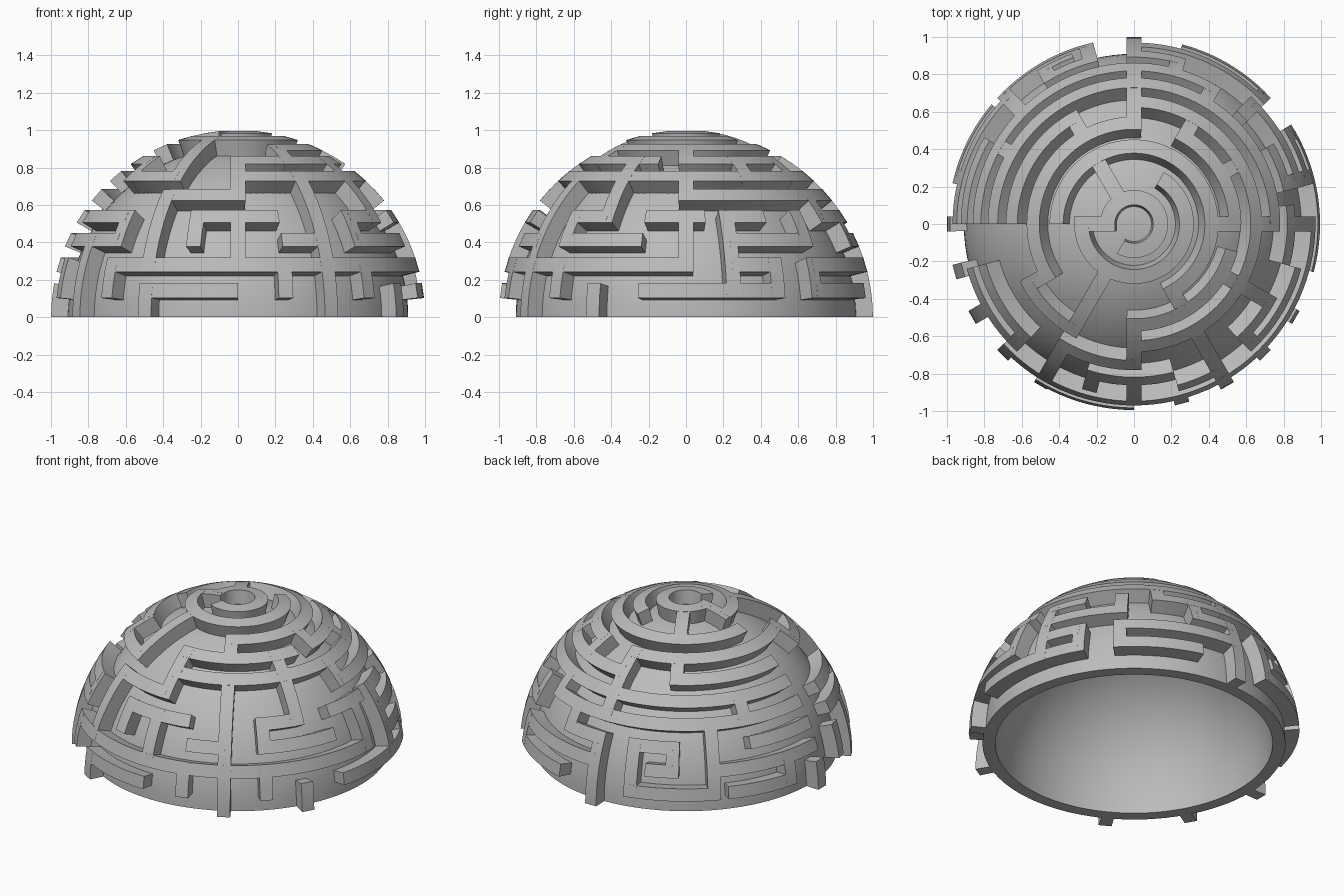
import bpy, bmesh
from math import sin, cos, radians, pi, ceil
from mathutils import Vector

default = bpy.data.objects.get("Cube")
if default:
    bpy.data.objects.remove(default, do_unlink=True)

OUTER, DOME, INNER = 1.0, 0.91, 0.833
STEP = pi / 22      # angle between maze rings
HALF = 0.04         # half wall thickness

stone = bpy.data.materials.new("stone grey")
stone.use_nodes = True
grey = (0.5, 0.5, 0.5, 1)
stone.diffuse_color = grey
stone.node_tree.nodes["Principled BSDF"].inputs["Base Color"].default_value = grey


def finish(name, bm):
    bmesh.ops.recalc_face_normals(bm, faces=bm.faces)
    mesh = bpy.data.meshes.new(name)
    bm.to_mesh(mesh)
    bm.free()
    mesh.materials.append(stone)
    obj = bpy.data.objects.new(name, mesh)
    bpy.context.collection.objects.link(obj)
    bpy.ops.object.select_all(action="DESELECT")
    obj.select_set(True)
    bpy.context.view_layer.objects.active = obj
    bpy.ops.object.shade_smooth_by_angle(angle=radians(30))
    return obj


def direction(azimuth, polar):
    return Vector((sin(polar) * cos(azimuth), sin(polar) * sin(azimuth), cos(polar)))


def sweep(bm, edges):
    """Wall from pairs of unit directions, one pair for each section."""
    rows = [[bm.verts.new(p) for p in (a * DOME * 0.99, a * OUTER, b * OUTER, b * DOME * 0.99)]
            for a, b in edges]
    for r, s in zip(rows, rows[1:]):
        for i in range(4):
            k = (i + 1) % 4
            bm.faces.new((r[i], r[k], s[k], s[i]))
    bm.faces.new(rows[0])
    bm.faces.new(rows[-1])


def ring_wall(bm, ring, start, end):
    n = ceil((end - start) / 3)
    polar = ring * STEP
    sections = []
    for i in range(n + 1):
        az = radians(start + (end - start) * i / n)
        sections.append((direction(az, polar - HALF), direction(az, polar + HALF)))
    sweep(bm, sections)


def spoke_wall(bm, azimuth, first, last):
    az = radians(azimuth)
    side = Vector((-sin(az), cos(az), 0)) * HALF
    lo = first * STEP - HALF
    hi = min(last * STEP + HALF, pi / 2)
    n = (last - first) * 3
    sections = []
    for i in range(n + 1):
        mid = direction(az, lo + (hi - lo) * i / n)
        sections.append(((mid - side).normalized(), (mid + side).normalized()))
    sweep(bm, sections)


# Hollow dome shell, revolved from its section
bm = bmesh.new()
angles = [pi / 2 * i / 24 for i in range(25)]
profile = [direction(0, a) * DOME for a in angles]
profile += [direction(0, a) * INNER for a in reversed(angles)]
verts = [bm.verts.new(p) for p in profile]
edges = [bm.edges.new(pair) for pair in zip(verts, verts[1:])]
bmesh.ops.spin(bm, geom=verts + edges, cent=(0, 0, 0), axis=(0, 0, 1),
               angle=2 * pi, steps=96, use_merge=True)
bmesh.ops.remove_doubles(bm, verts=bm.verts, dist=0.0005)
finish("dome_shell", bm)

# Walls running around the dome: ring counted from the top, azimuth spans
rings = {
    1: [(-120, 180)],
    2: [(-180, 60)],
    3: [(-60, 180)],
    4: [(-90, -15), (0, 60), (90, 210)],
    5: [(-150, -120), (-90, 90), (120, 180)],
    6: [(-120, -90), (0, 180)],
    7: [(-165, -135), (-105, -75), (-45, -30), (-15, 7), (15, 30), (60, 180)],
    8: [(-165, -135), (-75, -60), (-45, -15), (15, 45), (75, 90), (105, 120), (150, 180)],
    9: [(-135, 0), (15, 30), (45, 90), (110, 120), (135, 180)],
    10: [(-120, -90), (-15, 30), (45, 75), (105, 135), (140, 165)],
}
bm = bmesh.new()
for ring, spans in rings.items():
    for start, end in spans:
        ring_wall(bm, ring, start, end)
finish("ring_walls", bm)

# Walls running down the dome: azimuth, spans from ring to ring
spokes = {
    -165: [(9, 10)],
    -150: [(4, 5), (8, 11)],
    -135: [(7, 8), (9, 10)],
    -120: [(2, 5), (6, 9), (10, 11)],
    -105: [(7, 8)],
    -90: [(4, 6), (7, 9)],
    -75: [(9, 10)],
    -60: [(3, 4), (5, 11)],
    -45: [(7, 8), (9, 10)],
    -30: [(4, 7), (10, 11)],
    0: [(3, 4), (5, 6), (7, 9)],
    15: [(7, 10)],
    30: [(4, 5), (9, 10)],
    45: [(7, 8), (9, 10)],
    60: [(4, 5), (6, 7)],
    75: [(7, 8)],
    90: [(4, 7), (8, 11)],
    105: [(8, 10)],
    120: [(1, 3), (4, 5), (8, 9)],
    135: [(7, 10)],
    150: [(6, 7)],
    165: [(9, 10)],
    180: [(1, 2), (10, 11)],
}
bm = bmesh.new()
for azimuth, spans in spokes.items():
    for first, last in spans:
        spoke_wall(bm, azimuth, first, last)
finish("spoke_walls", bm)
